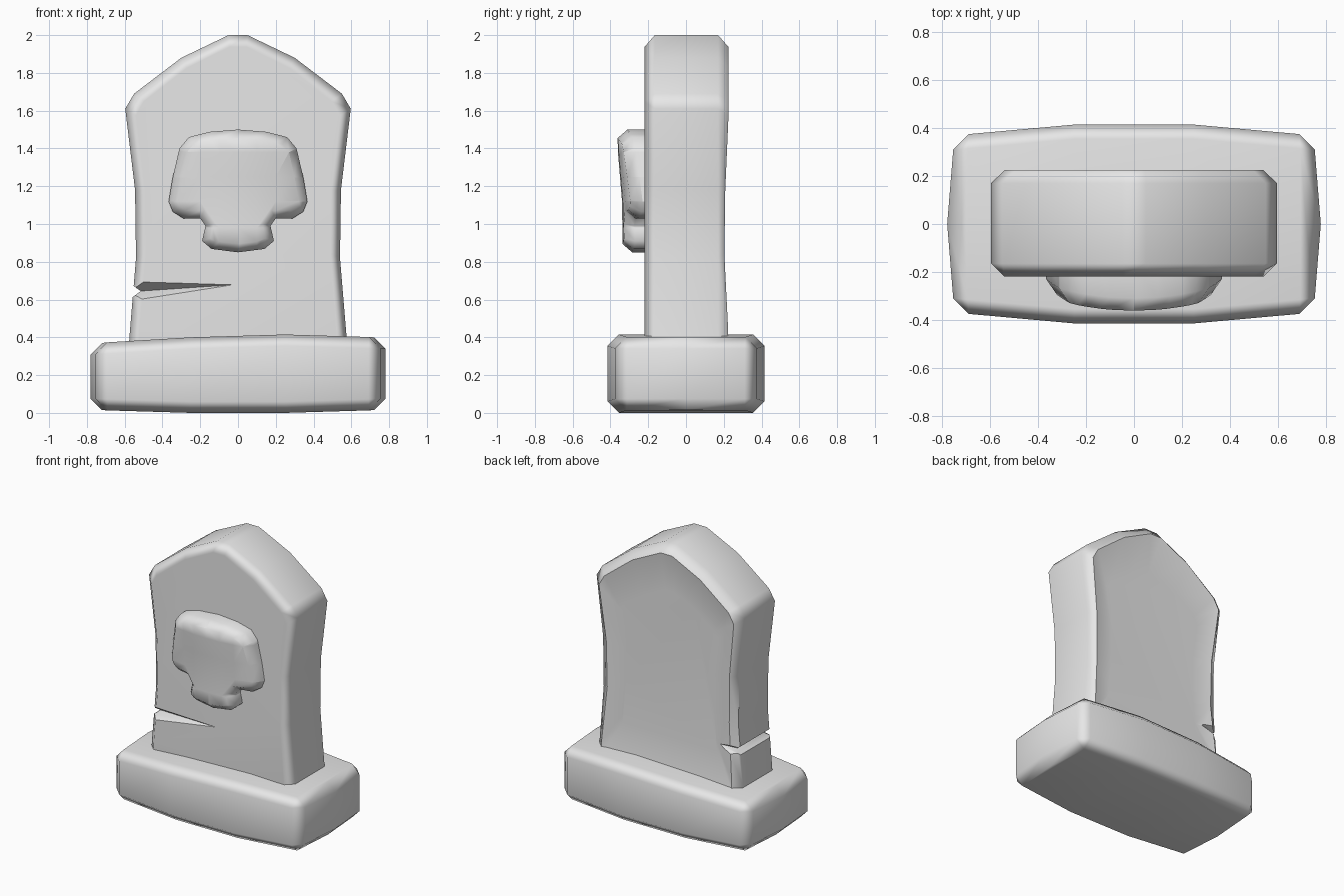
import bpy, bmesh
from math import radians

cube = bpy.data.objects.get("Cube")
if cube:
    bpy.data.objects.remove(cube, do_unlink=True)

stone = bpy.data.materials.new("grey stone")
stone.use_nodes = True
stone.diffuse_color = (0.8, 0.8, 0.8, 1)
stone.node_tree.nodes["Principled BSDF"].inputs["Base Color"].default_value = (0.8, 0.8, 0.8, 1)


def make_object(name, bm):
    bmesh.ops.recalc_face_normals(bm, faces=bm.faces[:])
    mesh = bpy.data.meshes.new(name)
    bm.to_mesh(mesh)
    bm.free()
    mesh.materials.append(stone)
    obj = bpy.data.objects.new(name, mesh)
    bpy.context.collection.objects.link(obj)
    return obj


def smooth(obj, angle):
    bpy.ops.object.select_all(action='DESELECT')
    obj.select_set(True)
    bpy.context.view_layer.objects.active = obj
    bpy.ops.object.shade_smooth_by_angle(angle=radians(angle))
    normals = obj.modifiers.new("weighted normals", 'WEIGHTED_NORMAL')
    normals.keep_sharp = True


def mirrored(half):
    """Close a right-hand outline with its reflection in x."""
    return half + [(-x, z) for x, z in reversed(half) if x > 0]


def bridge(bm, a, b):
    n = len(a)
    for i in range(n):
        j = (i + 1) % n
        bm.faces.new((a[i], a[j], b[j], b[i]))


# Plinth: a bulging block with a slightly uneven top
bm = bmesh.new()
plan = [(0.78, 0), (0.75, 0.37), (0.25, 0.415), (-0.25, 0.415), (-0.75, 0.37),
        (-0.78, 0), (-0.75, -0.37), (-0.25, -0.415), (0.25, -0.415), (0.75, -0.37)]
low = [bm.verts.new((x, y, 0.015 if abs(x) > 0.5 else 0)) for x, y in plan]
high = [bm.verts.new((x, y, 0.4 if x > 0.5 else 0.415 if x > 0 else 0.4 if x > -0.5 else 0.37))
        for x, y in plan]
bridge(bm, low, high)
for ring in (low, high):
    a, b, c, d, e, f, g, h, i, j = ring
    for face in ((j, a, b), (j, b, c, i), (i, c, d, h), (h, d, e, g), (g, e, f)):
        bm.faces.new(face)
bmesh.ops.recalc_face_normals(bm, faces=bm.faces[:])
corners = [e for e in bm.edges if e.calc_face_angle(0) > radians(35)]
bmesh.ops.bevel(bm, geom=corners, offset=0.06, segments=1, affect='EDGES', profile=0.5)
plinth = make_object("plinth", bm)
smooth(plinth, 60)

# Headstone: waisted outline lofted front to back, with a sunken back panel
outline = mirrored([(0.05, 2.0), (0.3, 1.88), (0.55, 1.69), (0.597, 1.61),
                    (0.545, 1.18), (0.54, 0.82), (0.575, 0.4), (0.58, 0.3)])


def back_waist(z):
    return 0.028 * max(0, 1 - abs(z - 0.95) / 0.6)


bm = bmesh.new()
rings = []
for sx, sz, y in ((0.905, 0.93, -0.22), (1, 1, -0.165), (1, 1, 0.17),
                  (0.905, 0.93, 0.225), (0.65, 0.62, 0.185)):
    rings.append([bm.verts.new((x * sx, y - (back_waist(z) if y > 0.2 else 0),
                                1.1 + (z - 1.1) * sz)) for x, z in outline])
for a, b in zip(rings, rings[1:]):
    bridge(bm, a, b)
bm.faces.new(rings[0])
bm.faces.new(rings[-1])
for a, b in zip(rings[3], rings[3][1:] + rings[3][:1]):
    bm.edges.get((a, b)).smooth = False
headstone = make_object("headstone", bm)

# Crack: a tapering V groove wrapped around one side
bm = bmesh.new()
front_tip = bm.verts.new((0, -0.224, 0.68))
back_tip = bm.verts.new((-0.33, 0.235, 0.68))
sections = [[bm.verts.new(p) for p in ((-0.515, s * 0.15, 0.645), (-0.68, s * 0.31, 0.76),
                                     (-0.68, s * 0.31, 0.52))] for s in (-1, 1)]
bridge(bm, *sections)
for section, tip in zip(sections, (front_tip, back_tip)):
    for i in range(3):
        bm.faces.new((section[i], section[(i + 1) % 3], tip))
cutter = make_object("crack_cutter", bm)
cutter.hide_render = True
cut = headstone.modifiers.new("crack", 'BOOLEAN')
cut.operation = 'DIFFERENCE'
cut.solver = 'EXACT'
cut.object = cutter
bpy.context.view_layer.objects.active = headstone
bpy.ops.object.modifier_apply(modifier=cut.name)
bpy.data.objects.remove(cutter, do_unlink=True)
smooth(headstone, 50)

# Skull relief: soft domed plaque with a narrow jaw
skull = mirrored([(0, 1.5), (0.15, 1.488), (0.26, 1.46), (0.31, 1.4), (0.345, 1.25),
                  (0.367, 1.12), (0.345, 1.065), (0.29, 1.03), (0.2, 1.03),
                  (0.172, 0.99), (0.19, 0.91), (0.14, 0.868), (0, 0.85)])
bm = bmesh.new()
rear = [bm.verts.new((x, -0.18, z)) for x, z in skull]
rim = [bm.verts.new((x, -0.31, z)) for x, z in skull]
bridge(bm, rear, rim)
bm.faces.new(rear)
face = bm.faces.new(rim)
bmesh.ops.recalc_face_normals(bm, faces=bm.faces[:])
bmesh.ops.inset_region(bm, faces=[face], thickness=0.045, depth=0.052)
for axis, places in ((0, (-0.2, -0.1, 0, 0.1, 0.2)), (2, (0.98, 1.12, 1.25, 1.38))):
    for place in places:
        point, normal = [0, 0, 0], [0, 0, 0]
        point[axis], normal[axis] = place, 1
        bmesh.ops.bisect_plane(bm, geom=bm.verts[:] + bm.edges[:] + bm.faces[:],
                               plane_co=point, plane_no=normal)
for v in bm.verts:
    if v.co.y < -0.3:
        slope = min(1, max(0, (1.4 - v.co.z) / 0.3))
        v.co.y += 0.055 * (v.co.x / 0.36) ** 2 + 0.025 * slope
relief = make_object("skull_relief", bm)
smooth(relief, 75)
